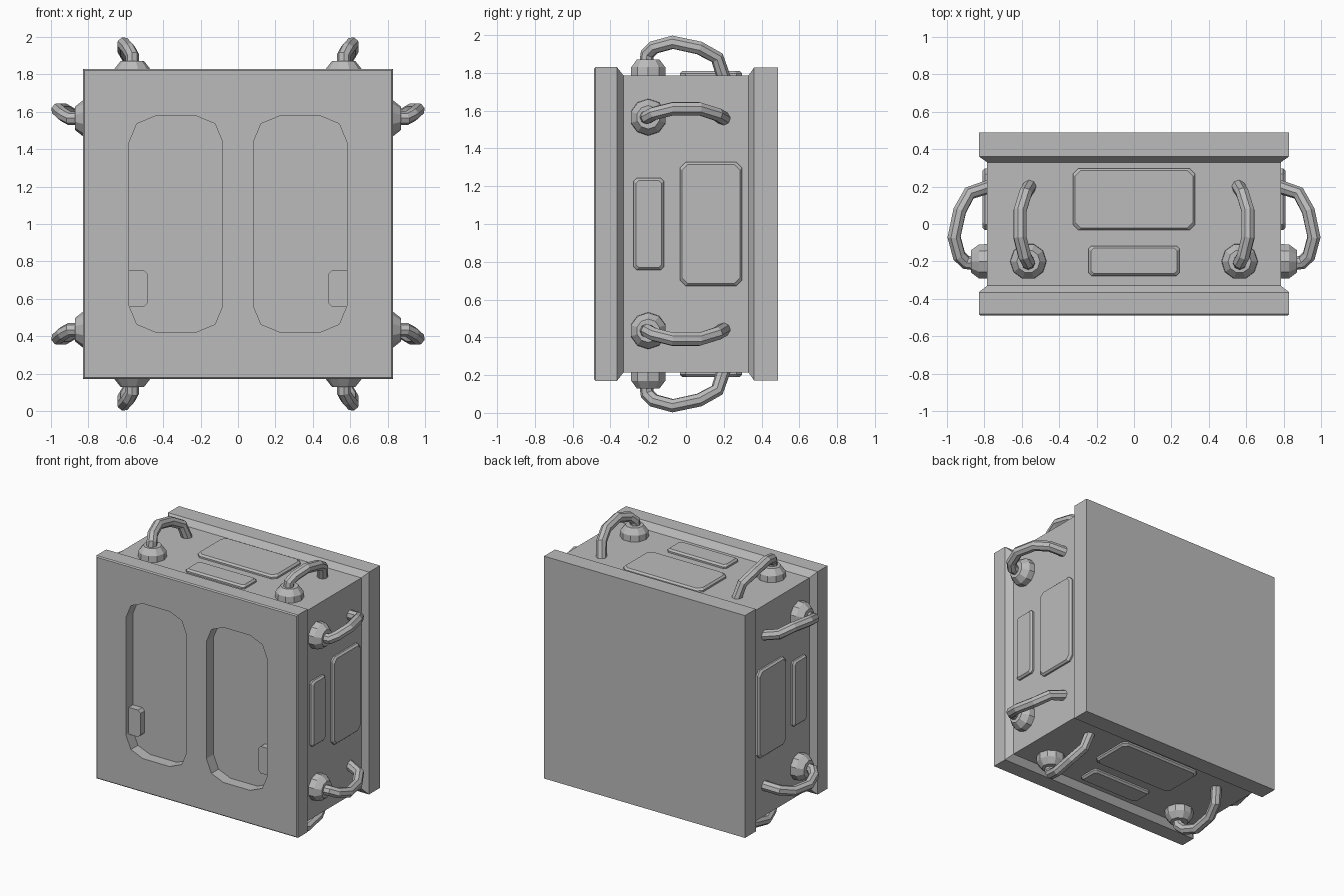
import bpy, bmesh
from math import sin, cos, pi
from mathutils import Matrix, Vector

if "Cube" in bpy.data.objects:
    bpy.data.objects.remove(bpy.data.objects["Cube"])

grey = bpy.data.materials.new("plain_grey")
grey.use_nodes = True
colour = (0.5, 0.5, 0.5, 1)
grey.diffuse_color = colour
grey.node_tree.nodes["Principled BSDF"].inputs["Base Color"].default_value = colour

CENTRE = Matrix.Translation((0, 0, 1))
FRONT = CENTRE @ Matrix.Rotation(pi / 2, 4, 'X')   # local z points to the front


def rounded(cx, cy, hx, hy, r=0, segs=1):
    """Rectangle outline with cut or rounded corners."""
    if r == 0:
        return [(cx + sx * hx, cy + sy * hy) for sx, sy in ((1, 1), (-1, 1), (-1, -1), (1, -1))]
    pts = []
    for i, (sx, sy) in enumerate(((1, 1), (-1, 1), (-1, -1), (1, -1))):
        for s in range(segs + 1):
            a = (i + s / segs) * pi / 2
            pts.append((cx + sx * (hx - r) + r * cos(a), cy + sy * (hy - r) + r * sin(a)))
    return pts


def circle(cx, cy, r, n=10):
    return [(cx + r * cos(2 * pi * i / n), cy + r * sin(2 * pi * i / n)) for i in range(n)]


def loft(name, layers, matrix):
    """Closed solid through (outline, height) layers."""
    bm = bmesh.new()
    rings = [[bm.verts.new((x, y, h)) for x, y in outline] for outline, h in layers]
    for low, high in zip(rings, rings[1:]):
        n = len(low)
        for i in range(n):
            j = (i + 1) % n
            bm.faces.new((low[i], low[j], high[j], high[i]))
    bm.faces.new(rings[0][::-1])
    bm.faces.new(rings[-1])
    bm.transform(matrix)
    bmesh.ops.recalc_face_normals(bm, faces=bm.faces)
    mesh = bpy.data.meshes.new(name)
    bm.to_mesh(mesh)
    bm.free()
    mesh.materials.append(grey)
    obj = bpy.data.objects.new(name, mesh)
    bpy.context.collection.objects.link(obj)
    return obj


def square(half):
    return rounded(0, 0, half, half)


def select_only(obj):
    bpy.ops.object.select_all(action='DESELECT')
    obj.select_set(True)
    bpy.context.view_layer.objects.active = obj


# Core box and the two wider end panels
loft("body", [(square(0.785), -0.36), (square(0.785), 0.36)], FRONT)
loft("back_panel", [(square(0.828), -0.488), (square(0.828), -0.36), (square(0.785), -0.33)], FRONT)
front_panel = loft("front_panel", [(square(0.785), 0.33), (square(0.83), 0.365),
                                   (square(0.83), 0.48), (square(0.822), 0.488)], FRONT)

# Recessed windows in the front panel, each with a small latch block
for side, label in ((-1, "right"), (1, "left")):
    outline = rounded(side * 0.332, 0, 0.25, 0.577, 0.14, 2)
    cutter = loft("window_cutter", [(outline, 0.405), (outline, 0.6)], FRONT)
    cutter.hide_render = True
    cut = front_panel.modifiers.new("window", 'BOOLEAN')
    cut.operation = 'DIFFERENCE'
    cut.solver = 'EXACT'
    cut.object = cutter
    select_only(front_panel)
    bpy.ops.object.modifier_apply(modifier=cut.name)
    bpy.data.objects.remove(cutter)
    x_in, x_out = side * 0.485, side * 0.59
    latch = [(x_out, -0.445), (x_in + side * 0.02, -0.445), (x_in, -0.425),
             (x_in, -0.265), (x_in + side * 0.02, -0.245), (x_out, -0.245)]
    loft(label + "_latch", [(latch, 0.39), (latch, 0.455)], FRONT)


def plate(name, cy, hx, hy, corner, matrix):
    """Raised plate with a sloping rim."""
    outer = rounded(0, cy, hx, hy, corner)
    inner = rounded(0, cy, hx - 0.012, hy - 0.012, corner)
    loft(name, [(outer, 0.77), (outer, 0.797), (inner, 0.81)], matrix)


def handle(name, side, matrix):
    """Bent tube rising from a knob and ending in the wall."""
    path = [(0.565, -0.215, 0.82), (0.565, -0.205, 0.9), (0.585, -0.17, 0.935),
            (0.61, -0.07, 0.962), (0.61, 0.07, 0.932), (0.58, 0.165, 0.88),
            (0.558, 0.2, 0.775)]
    curve = bpy.data.curves.new(name, 'CURVE')
    curve.dimensions = '3D'
    curve.bevel_depth = 0.037
    curve.bevel_resolution = 2
    curve.use_fill_caps = True
    spline = curve.splines.new('POLY')
    spline.use_smooth = False
    spline.points.add(len(path) - 1)
    for point, (x, y, z) in zip(spline.points, path):
        point.co = (*(matrix @ Vector((side * x, y, z))), 1)
    curve.materials.append(grey)
    obj = bpy.data.objects.new(name, curve)
    bpy.context.collection.objects.link(obj)
    select_only(obj)
    bpy.ops.object.convert(target='MESH')


# Plates, knobs and handles repeated on the four walls
for k, wall in enumerate(("top", "left", "bottom", "right")):
    turn = CENTRE @ Matrix.Rotation(k * pi / 2, 4, 'Y')
    plate(wall + "_large_plate", 0.132, 0.327, 0.165, 0.03, turn)
    plate(wall + "_small_plate", -0.197, 0.243, 0.08, 0.015, turn)
    for side, end in ((-1, "a"), (1, "b")):
        knob = [(circle(side * 0.565, -0.2, r), h)
                for r, h in ((0.098, 0.77), (0.095, 0.83), (0.062, 0.872))]
        loft(f"{wall}_knob_{end}", knob, turn)
        handle(f"{wall}_handle_{end}", side, turn)
